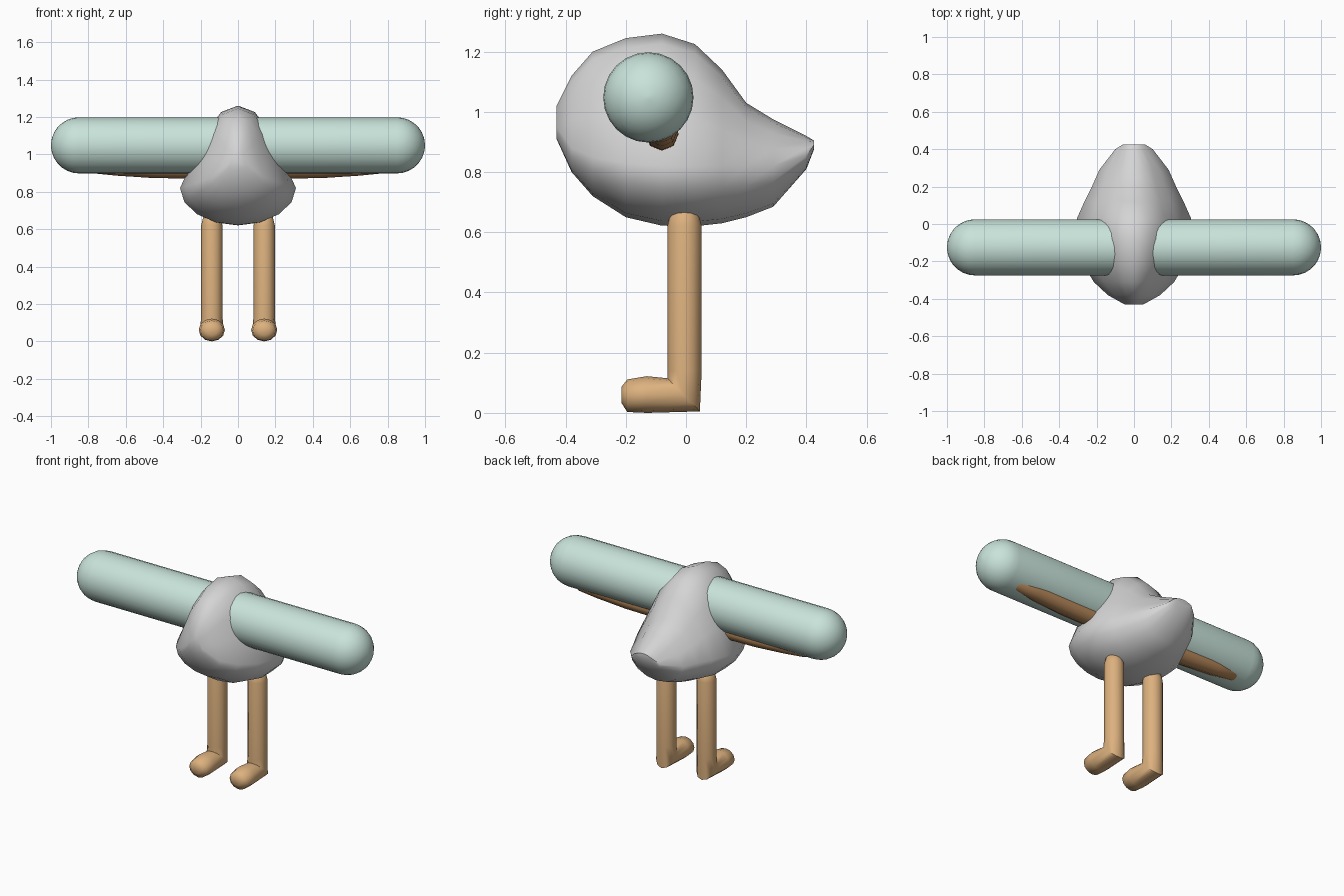
import bpy, bmesh, math
from mathutils import Vector

if "Cube" in bpy.data.objects:
    bpy.data.objects.remove(bpy.data.objects["Cube"])


def material(name, rgb):
    m = bpy.data.materials.new(name)
    m.diffuse_color = (*rgb, 1)
    m.use_nodes = True
    m.node_tree.nodes["Principled BSDF"].inputs["Base Color"].default_value = m.diffuse_color
    return m


GREY = material("pale grey", (0.66, 0.66, 0.66))
MINT = material("mint", (0.58, 0.77, 0.70))
TAN = material("tan", (0.72, 0.44, 0.21))
BROWN = material("brown", (0.46, 0.24, 0.10))


def loft(name, rings, mat, angle=60):
    """Skin a list of point rings and cap both ends."""
    bm = bmesh.new()
    rows = [[bm.verts.new(p) for p in ring] for ring in rings]
    n = len(rows[0])
    for a, b in zip(rows, rows[1:]):
        for i in range(n):
            j = (i + 1) % n
            bm.faces.new((a[i], a[j], b[j], b[i]))
    bm.faces.new(rows[0])
    bm.faces.new(rows[-1])
    bmesh.ops.recalc_face_normals(bm, faces=bm.faces)
    mesh = bpy.data.meshes.new(name)
    bm.to_mesh(mesh)
    bm.free()
    mesh.materials.append(mat)
    ob = bpy.data.objects.new(name, mesh)
    bpy.context.collection.objects.link(ob)
    bpy.context.view_layer.objects.active = ob
    ob.select_set(True)
    bpy.ops.object.shade_smooth_by_angle(angle=math.radians(angle))
    ob.select_set(False)
    return ob


def ring(centre, u, v, n):
    c, u, v = Vector(centre), Vector(u), Vector(v)
    return [c + u * math.cos(2 * math.pi * i / n) + v * math.sin(2 * math.pi * i / n)
            for i in range(n)]


# Body: pear-shaped sections from breast to tail
def body_ring(y, low, wide, top, w, n=16):
    pts = []
    for i in range(n):
        a = 2 * math.pi * i / n
        s = math.sin(a)
        pinch = 1 - 0.25 * min(1, max(0, 2 * s))
        z = wide + s * ((top - wide) if s > 0 else (wide - low))
        pts.append((w * math.cos(a) * pinch, y, z))
    return pts


sections = [  # y, bottom, widest height, top, half width
    (-0.43, 0.91, 0.95, 1.02, 0.05), (-0.38, 0.80, 0.88, 1.12, 0.14),
    (-0.31, 0.72, 0.85, 1.20, 0.215), (-0.20, 0.65, 0.83, 1.245, 0.28),
    (-0.08, 0.622, 0.82, 1.26, 0.31), (0.03, 0.62, 0.82, 1.225, 0.305),
    (0.12, 0.63, 0.82, 1.14, 0.265), (0.20, 0.65, 0.82, 1.03, 0.225),
    (0.29, 0.685, 0.82, 0.975, 0.185), (0.40, 0.81, 0.855, 0.92, 0.10),
    (0.425, 0.875, 0.89, 0.905, 0.06)]
loft("body", [body_ring(*s) for s in sections], GREY)

for side, label in ((-1, "right"), (1, "left")):
    # Wing: straight tube with a domed tip
    R = 0.15
    stations = [(0.05, R), (0.45, R)]
    for k in range(8):
        a = math.radians(k * 12.5)
        stations.append((0.85 + R * math.sin(a), R * math.cos(a)))
    stations.append((1.0, 0.004))
    loft(label + "_wing", [ring((side * x, -0.125, 1.048), (0, r, 0), (0, 0, r), 24)
                           for x, r in stations], MINT)

    # Wing bar: slim rod showing under the wing, bowed upward at the tip
    bar = [(0.20, 0.925, 0.055), (0.45, 0.928, 0.055), (0.65, 0.938, 0.052),
           (0.78, 0.945, 0.046), (0.82, 0.945, 0.025)]
    loft(label + "_wing_bar", [ring((side * x, -0.08, z), (0, r, 0), (0, 0, r), 8)
                               for x, z, r in bar], BROWN)

    # Leg: shin with a domed top, mitred into a forward foot
    x = side * 0.14
    path = [  # y, z, side radius, section vector in y and z
        (-0.005, 0.685, 0.025, 0.025, 0), (-0.005, 0.665, 0.046, 0.046, 0),
        (-0.005, 0.62, 0.057, 0.057, 0), (-0.005, 0.14, 0.057, 0.057, 0),
        (-0.008, 0.06, 0.062, 0.054, -0.055), (-0.13, 0.061, 0.07, 0, -0.061),
        (-0.195, 0.057, 0.062, 0, -0.054), (-0.215, 0.06, 0.03, 0, -0.026)]
    loft(label + "_leg", [ring((x, y, z), (rx, 0, 0), (0, uy, uz), 12)
                          for y, z, rx, uy, uz in path], TAN)
